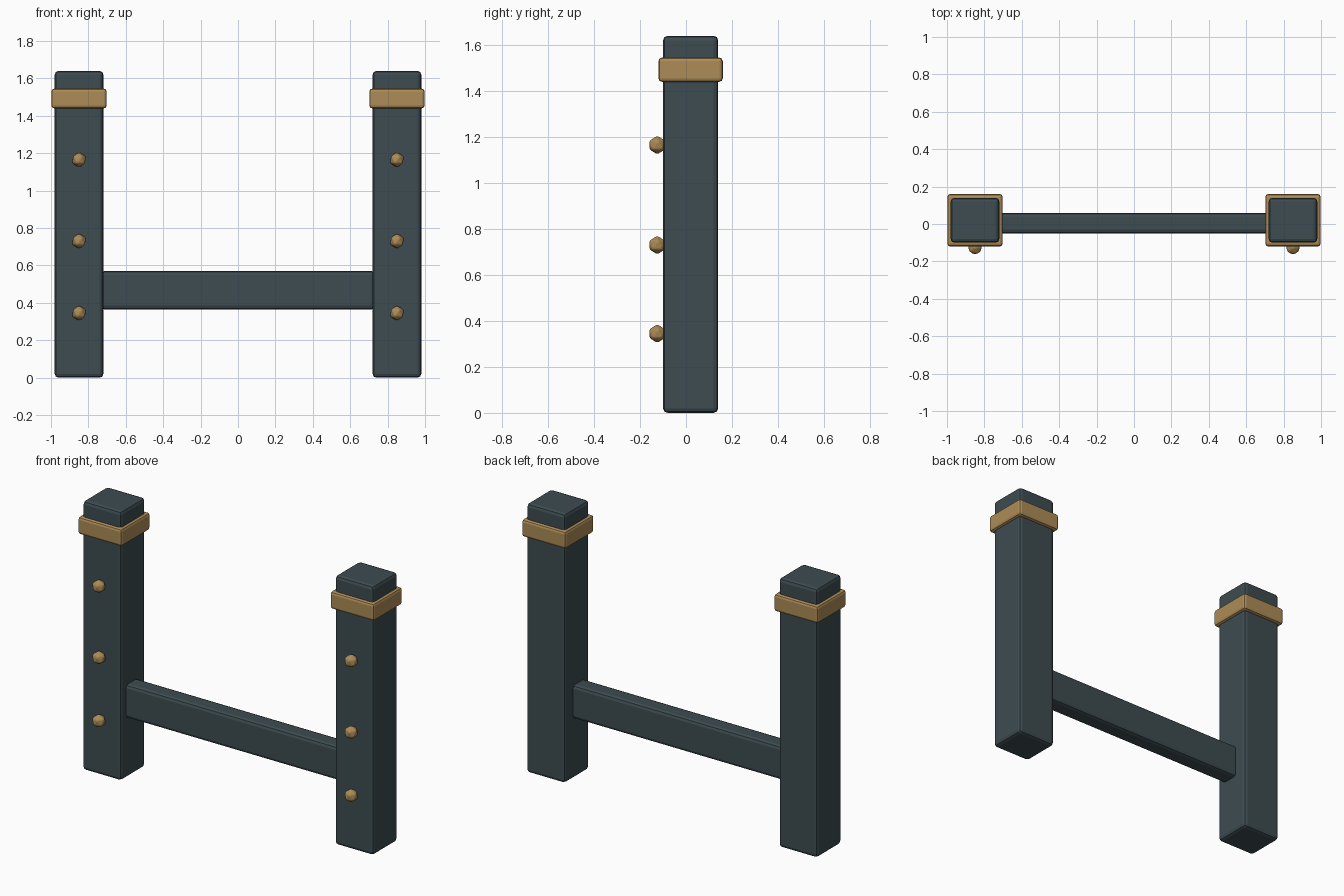
import bpy

if "Cube" in bpy.data.objects:
    bpy.data.objects.remove(bpy.data.objects["Cube"])


def material(name, rgb):
    m = bpy.data.materials.new(name)
    m.diffuse_color = (*rgb, 1.0)
    m.use_nodes = True
    m.node_tree.nodes["Principled BSDF"].inputs["Base Color"].default_value = m.diffuse_color
    return m


SLATE = material("dark_slate", (0.047, 0.072, 0.082))
BRASS = material("brass", (0.42, 0.26, 0.095))


def finish(obj, name, mat, bevel, segments):
    """Name and colour a part, then soften its edges."""
    obj.name = name
    obj.data.materials.append(mat)
    mod = obj.modifiers.new("soft_edges", "BEVEL")
    mod.width = bevel
    mod.segments = segments
    mod.limit_method = 'NONE'
    return obj


def box(name, lo, hi, mat, bevel):
    """Bevelled box spanning two opposite corners."""
    centre = [(a + b) / 2 for a, b in zip(lo, hi)]
    bpy.ops.mesh.primitive_cube_add(size=1, location=centre)
    obj = bpy.context.object
    obj.scale = [b - a for a, b in zip(lo, hi)]
    bpy.ops.object.transform_apply(location=False, rotation=False, scale=True)
    return finish(obj, name, mat, bevel, 2)


for side, x in (("left", -0.85), ("right", 0.85)):
    # Upright post
    box(side + "_post", (x - 0.13, -0.10, 0.0), (x + 0.13, 0.14, 1.64), SLATE, 0.02)
    # Collar near the top of the post
    box(side + "_collar", (x - 0.148, -0.12, 1.44), (x + 0.148, 0.16, 1.545), BRASS, 0.015)
    # Faceted studs down the front
    for i, z in enumerate((0.345, 0.73, 1.165)):
        bpy.ops.mesh.primitive_ico_sphere_add(subdivisions=1, radius=0.042,
                                              location=(x, -0.125, z))
        finish(bpy.context.object, f"{side}_stud_{i + 1}", BRASS, 0.006, 2)

# Cross beam between the posts
box("cross_beam", (-0.735, -0.05, 0.365), (0.735, 0.06, 0.57), SLATE, 0.02)
